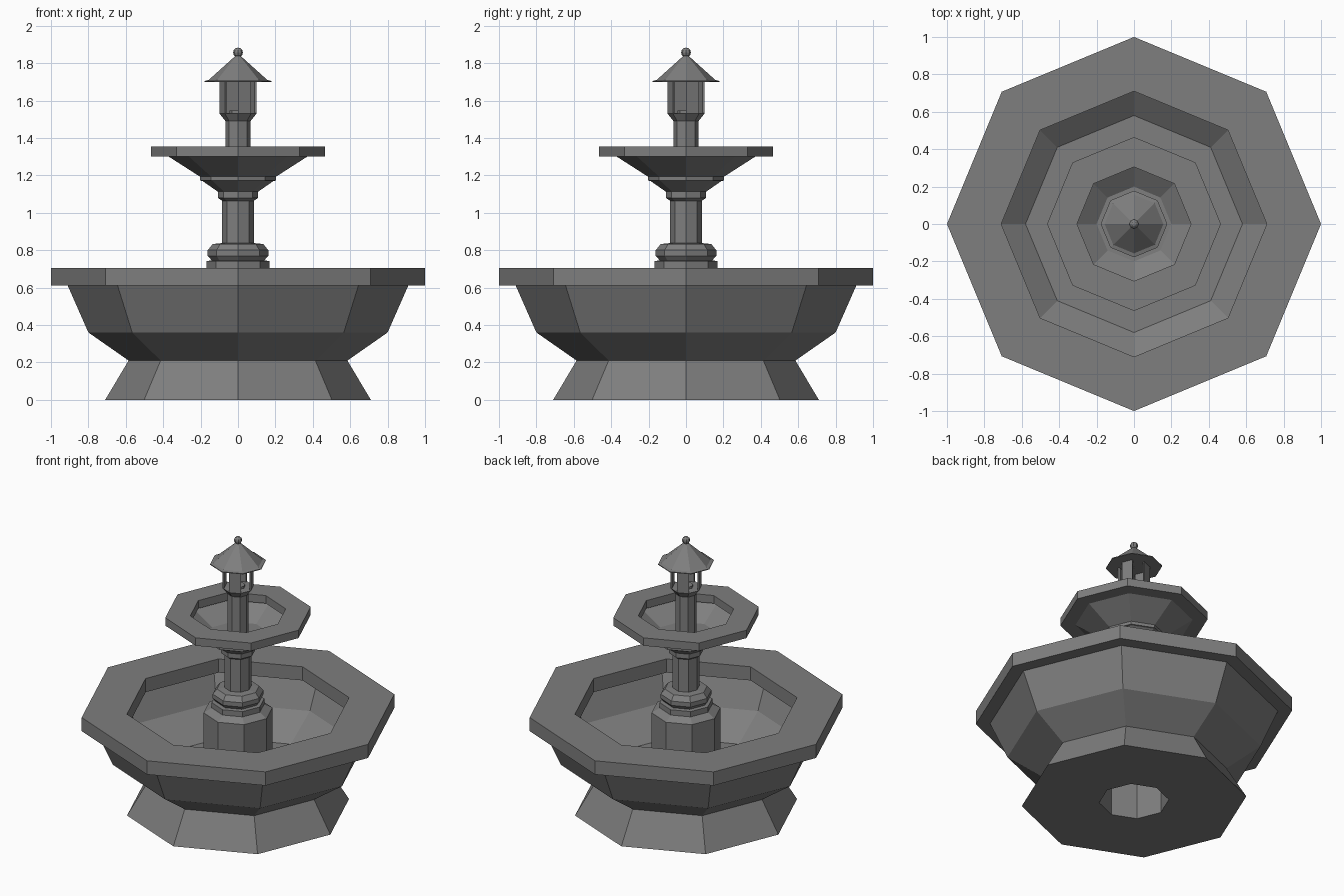
import bpy, bmesh, math

if "Cube" in bpy.data.objects:
    bpy.data.objects.remove(bpy.data.objects["Cube"])

stone = bpy.data.materials.new("grey_stone")
stone.diffuse_color = (0.21, 0.21, 0.21, 1)
stone.use_nodes = True
stone.node_tree.nodes["Principled BSDF"].inputs["Base Color"].default_value = stone.diffuse_color


def finish(name, bm):
    bmesh.ops.recalc_face_normals(bm, faces=bm.faces)
    me = bpy.data.meshes.new(name)
    bm.to_mesh(me)
    bm.free()
    me.materials.append(stone)
    ob = bpy.data.objects.new(name, me)
    bpy.context.collection.objects.link(ob)
    return ob


def lathe(name, profile, closed=False, cap_top=False, sides=8, skip=None):
    """Turn an (r, z) profile into a flat-sided solid with a corner on +x."""
    bm = bmesh.new()
    rings = [[bm.verts.new((r * math.cos(2 * math.pi * i / sides),
                            r * math.sin(2 * math.pi * i / sides), z))
              for i in range(sides)] for r, z in profile]
    pairs = list(zip(rings, rings[1:]))
    if closed:
        pairs.append((rings[-1], rings[0]))
    for a, b in pairs:
        for i in range(sides):
            j = (i + 1) % sides
            bm.faces.new((a[i], a[j], b[j], b[i]))
    if cap_top:
        bm.faces.new(rings[-1])
    return finish(name, bm)


# Foot and main basin with an overhanging lip
lathe("main_basin", [
    (0.22, 0), (0.71, 0), (0.585, 0.21), (0.80, 0.36), (0.91, 0.61),
    (1.0, 0.61), (1.0, 0.705), (0.71, 0.705), (0.71, 0.61), (0.90, 0.61),
    (0.79, 0.367), (0.58, 0.217), (0.22, 0.217)])

# Hollow pedestal rising through the basin, with moulded base
lathe("pedestal", [
    (0.22, 0), (0.22, 0.675), (0.168, 0.705), (0.168, 0.742), (0.14, 0.745),
    (0.162, 0.77), (0.162, 0.80), (0.135, 0.833), (0.085, 0.838)],
    cap_top=True)

# Lower column with its capital
lathe("lower_column", [
    (0.085, 0.83), (0.085, 1.064), (0.108, 1.08), (0.108, 1.113)],
    cap_top=True)

# Upper bowl
lathe("upper_bowl", [
    (0.108, 1.113), (0.19, 1.17), (0.203, 1.172), (0.203, 1.193),
    (0.37, 1.30), (0.465, 1.30), (0.465, 1.355), (0.305, 1.355),
    (0.305, 1.30), (0.36, 1.30), (0.20, 1.197), (0.06, 1.197)], closed=True)

# Upper column flaring into the lantern floor
lathe("upper_column", [
    (0.067, 1.19), (0.067, 1.49), (0.10, 1.532), (0.045, 1.534),
    (0.045, 1.548)], cap_top=True)

# Lantern: every other side of the octagon is a panel, the rest are open
bm = bmesh.new()
for k in range(4):
    ends = [math.radians(90 * k), math.radians(90 * k + 45)]
    ring = []
    for z in (1.53, 1.705):
        for r, a in ((0.10, ends[0]), (0.10, ends[1]),
                     (0.088, ends[1]), (0.088, ends[0])):
            ring.append(bm.verts.new((r * math.cos(a), r * math.sin(a), z)))
    for i in range(4):
        j = (i + 1) % 4
        bm.faces.new((ring[i], ring[j], ring[4 + j], ring[4 + i]))
    bm.faces.new(ring[3::-1])
    bm.faces.new(ring[4:])
finish("lantern_panels", bm)

# Roof with a thin eave
lathe("lantern_roof", [
    (0.005, 1.70), (0.178, 1.70), (0.178, 1.705), (0.157, 1.71),
    (0.018, 1.835), (0.012, 1.845)], closed=True)

# Finial ball
bm = bmesh.new()
bmesh.ops.create_uvsphere(bm, u_segments=8, v_segments=6, radius=0.026)
bmesh.ops.translate(bm, verts=bm.verts, vec=(0, 0, 1.857))
finish("finial_ball", bm)
